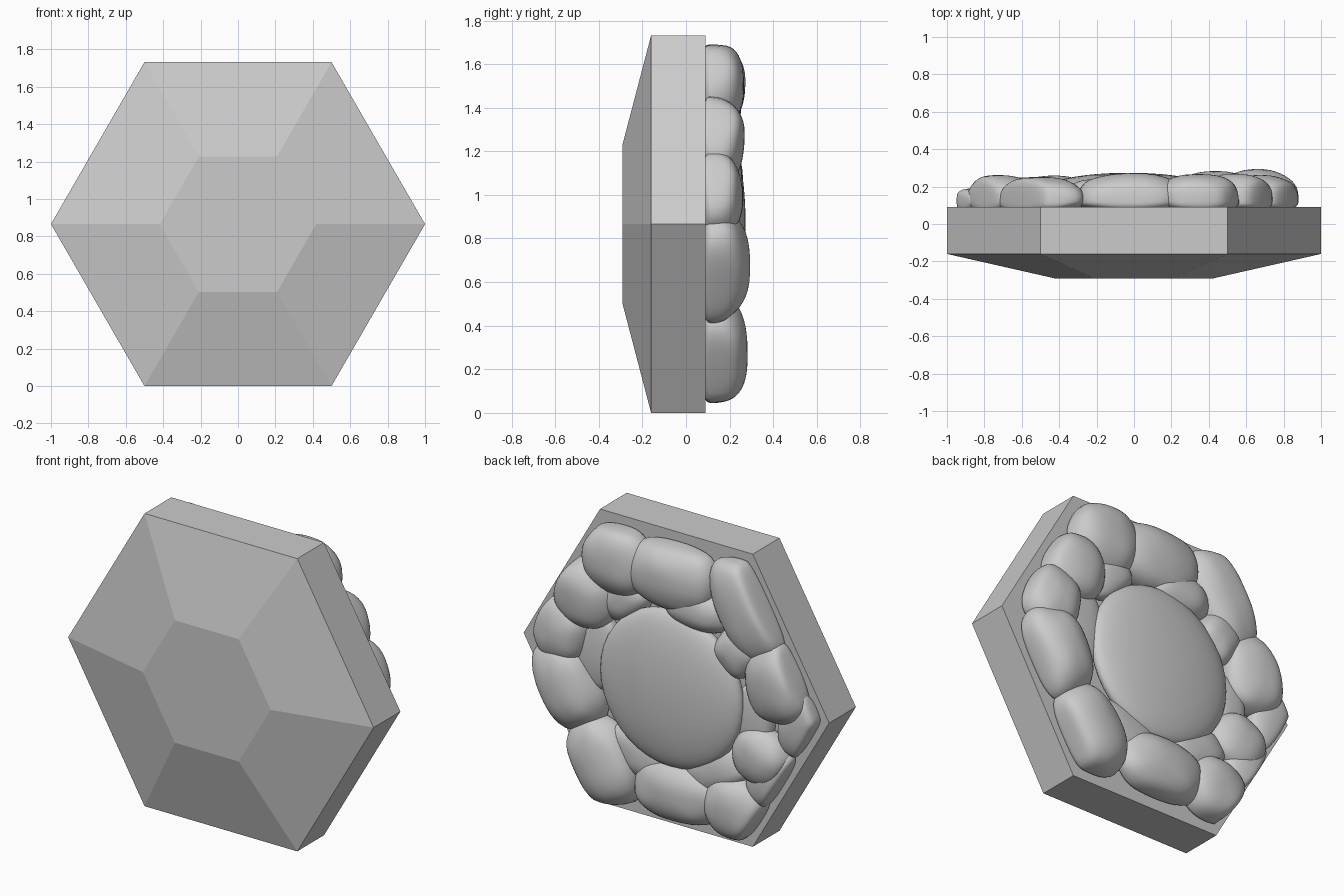
import bpy, bmesh, math
from mathutils import Vector, noise

if "Cube" in bpy.data.objects:
    bpy.data.objects.remove(bpy.data.objects["Cube"])

CZ = math.sqrt(3) / 2      # centre height of the hexagon
BACK = 0.09                # plane the stones are set on


def finish(bm, name, smooth=False):
    bmesh.ops.recalc_face_normals(bm, faces=bm.faces)
    me = bpy.data.meshes.new(name)
    bm.to_mesh(me)
    bm.free()
    for p in me.polygons:
        p.use_smooth = smooth
    ob = bpy.data.objects.new(name, me)
    bpy.context.collection.objects.link(ob)
    return ob


# Hexagonal plate with a faceted front
bm = bmesh.new()
rings = []
for y, r in ((BACK, 1.0), (-0.16, 1.0), (-0.292, 0.418)):
    rings.append([bm.verts.new((r * math.cos(i * math.pi / 3), y,
                                CZ + r * math.sin(i * math.pi / 3))) for i in range(6)])
for a, b in zip(rings, rings[1:]):
    for i in range(6):
        j = (i + 1) % 6
        bm.faces.new((a[i], a[j], b[j], b[i]))
bm.faces.new(rings[0])
bm.faces.new(rings[-1])
finish(bm, "hexagon_plate")


def soft(v, e):
    return math.copysign(abs(v) ** e, v)


def inside_hexagon(x, z):
    """Ease a point back inside the rim of the plate."""
    dz = z - CZ
    h = max(abs(dz), abs(x) * CZ + abs(dz) * 0.5) / CZ
    if h > 0.88:
        k = (0.88 + 0.085 * math.tanh((h - 0.88) / 0.085)) / h
        x, dz = x * k, dz * k
    return x, CZ + dz


def stone(name, x, z, rx, rz, top, turn=0, lump=0.03, e=0.85, base=BACK + 0.03, ez=0.88):
    """Rounded stone: softened ellipsoid set on the back of the plate."""
    bm = bmesh.new()
    bmesh.ops.create_uvsphere(bm, u_segments=40, v_segments=24, radius=1)
    t = math.radians(turn)
    for v in bm.verts:
        n = v.co.copy()
        # sphere pole points out of the back, the underside is kept shallow
        px, pz = soft(n.x, e) * rx, soft(n.y, e) * rz
        py = soft(n.z, ez) * (top - base if n.z > 0 else base - BACK + 0.03)
        qx = px * math.cos(t) - pz * math.sin(t)
        qz = px * math.sin(t) + pz * math.cos(t)
        d = 1 + lump * 2 * noise.noise(n * 1.3 + Vector((x * 7, z * 7, 3)))
        hx, hz = inside_hexagon(x + qx * d, z + qz * d)
        v.co = (hx, base + py * d, hz)
    finish(bm, name, True)


# Large central stone, a raised disc with a gently domed top
stone("centre_stone", -0.03, 0.845, 0.465, 0.465, 0.274, lump=0, e=1.0, base=0.17, ez=0.95)

# Outer ring: x, z, half width, half height, top, turn
ring = [
    (0.34, 1.50, 0.22, 0.21, 0.27, 0),
    (-0.02, 1.50, 0.29, 0.20, 0.272, 0),
    (-0.50, 1.43, 0.19, 0.31, 0.255, -30),
    (-0.71, 1.04, 0.20, 0.24, 0.26, 0),
    (-0.84, 0.82, 0.13, 0.20, 0.19, 20),
    (-0.60, 0.58, 0.18, 0.17, 0.25, 25),
    (-0.66, 0.46, 0.14, 0.20, 0.22, 30),
    (-0.44, 0.23, 0.21, 0.19, 0.26, 0),
    (-0.06, 0.23, 0.29, 0.18, 0.26, 0),
    (0.43, 0.28, 0.20, 0.27, 0.285, -30),
    (0.66, 0.68, 0.20, 0.27, 0.292, -30),
    (0.70, 0.99, 0.18, 0.20, 0.262, 10),
    (0.55, 1.25, 0.20, 0.20, 0.272, 0),
]
for i, s in enumerate(ring):
    stone(f"ring_stone_{i + 1}", *s)

# Lower filler stones between the ring and the centre
fillers = [
    (-0.18, 1.35, 0.21, 0.13, 0.24, 5),
    (-0.45, 1.17, 0.14, 0.16, 0.235, 35),
    (0.30, 1.28, 0.17, 0.12, 0.21, -35),
    (0.50, 0.92, 0.16, 0.24, 0.19, 0),
    (0.18, 0.38, 0.24, 0.14, 0.20, 15),
    (-0.30, 0.42, 0.22, 0.13, 0.21, -25),
    (-0.54, 0.78, 0.12, 0.20, 0.18, 0),
]
for i, s in enumerate(fillers):
    stone(f"filler_stone_{i + 1}", *s)
